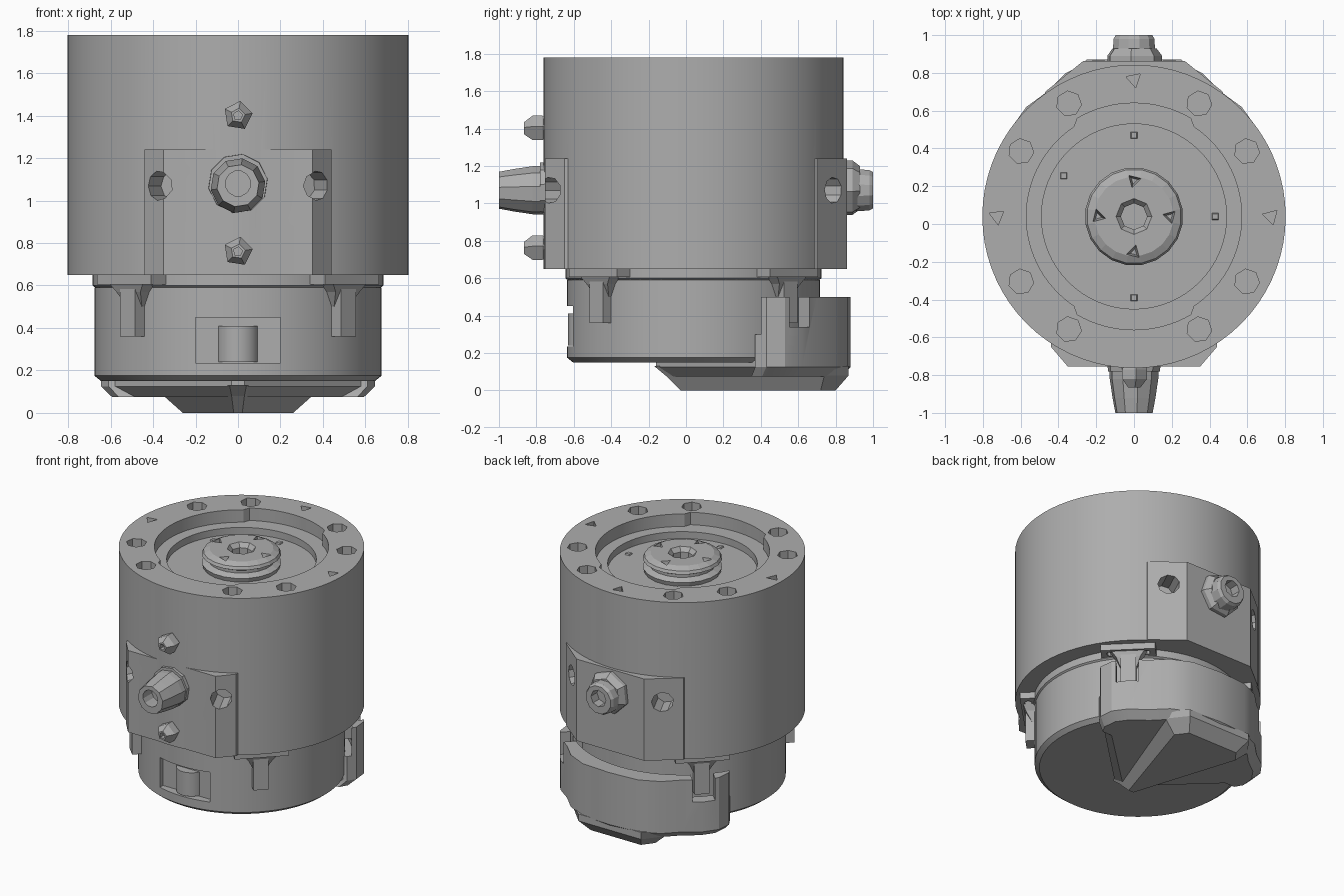
import bpy, bmesh, math
from mathutils import Vector

cube = bpy.data.objects.get("Cube")
if cube:
    bpy.data.objects.remove(cube)

grey = bpy.data.materials.new("machined grey")
grey.use_nodes = True
tone = (0.42, 0.42, 0.42, 1)
grey.diffuse_color = tone
grey.node_tree.nodes["Principled BSDF"].inputs["Base Color"].default_value = tone

CY = 0.04          # y of the drum axis
PORT_Z = 1.08      # height of the side ports


def loft(name, rings):
    """Closed solid skinned through rings of equal point count."""
    bm = bmesh.new()
    loops = [[bm.verts.new(p) for p in ring] for ring in rings]
    n = len(loops[0])
    for a, b in zip(loops, loops[1:]):
        for i in range(n):
            j = (i + 1) % n
            bm.faces.new((a[i], a[j], b[j], b[i]))
    bm.faces.new(loops[0][::-1])
    bm.faces.new(loops[-1])
    bmesh.ops.recalc_face_normals(bm, faces=bm.faces)
    mesh = bpy.data.meshes.new(name)
    bm.to_mesh(mesh)
    bm.free()
    mesh.materials.append(grey)
    obj = bpy.data.objects.new(name, mesh)
    bpy.context.collection.objects.link(obj)
    return obj


def turned(name, origin, axis, profile, sides=64, spin=0.0):
    """Round part: profile is (distance along axis, radius)."""
    axis = Vector(axis).normalized()
    u = axis.orthogonal().normalized()
    v = axis.cross(u)
    angles = [spin + math.tau * i / sides for i in range(sides)]
    return loft(name, [[Vector(origin) + axis * d + r * (u * math.cos(a) + v * math.sin(a))
                        for a in angles] for d, r in profile])


def prism(name, layers):
    """Layers of (z, outline), outline being 2D points."""
    return loft(name, [[(x, y, z) for x, y in pts] for z, pts in layers])


def mirrored(half):
    return half + [(-x, y) for x, y in reversed(half) if abs(x) > 1e-6]


def radial_box(name, angle, r0, r1, width, z0, z1):
    c, s = math.cos(angle), math.sin(angle)
    pts = [(r * c - w * s, CY + r * s + w * c)
           for r, w in ((r0, -width / 2), (r1, -width / 2), (r1, width / 2), (r0, width / 2))]
    return prism(name, [(z0, pts), (z1, pts)])


def combine(target, tool, operation="DIFFERENCE"):
    tool.hide_render = True
    mod = target.modifiers.new("cut", "BOOLEAN")
    mod.operation, mod.solver, mod.object = operation, "EXACT", tool
    bpy.context.view_layer.objects.active = target
    bpy.ops.object.modifier_apply(modifier=mod.name)
    bpy.data.objects.remove(tool)


def polar(r, angle, z):
    return (r * math.cos(angle), CY + r * math.sin(angle), z)


UP = (0, 0, 1)
AXIS = (0, CY, 0)

# Upper housing with flat port pads front and back
housing = turned("upper_housing", AXIS, UP, [(0.65, 0.803), (1.78, 0.803)], 72)
front_pad = mirrored([(0.44, -0.5), (0.44, -0.65), (0.35, -0.755)])
back_pad = mirrored([(0.47, 0.5), (0.47, 0.7), (0.27, 0.862)])
for pad in (front_pad, back_pad):
    combine(housing, prism("pad", [(0.65, pad), (1.24, pad)]), "UNION")

# Stepped pocket in the top, wider toward front and back
pocket = []
for i in range(96):
    a = math.tau * i / 96
    r = 0.6 if abs(math.sin(a)) > math.sin(math.radians(57)) else 0.57
    pocket.append((r * math.cos(a), CY + r * math.sin(a)))
combine(housing, prism("pocket", [(1.69, pocket), (1.9, pocket)]))
combine(housing, turned("inner_pocket", AXIS, UP, [(1.64, 0.49), (1.9, 0.49)]))

# Bolt holes and small marker holes around the rim
for base in (0, 90, 180, 270):
    for off in (30, 60):
        p = polar(0.69, math.radians(base + off), 1.62)
        combine(housing, turned("bolt_hole", p, UP, [(0, 0.067), (0.3, 0.067)], 7))
for deg in (0, 90, 180):
    p = polar(0.725, math.radians(deg), 1.7)
    combine(housing, turned("marker_hole", p, UP, [(0, 0.045), (0.3, 0.045)], 3, deg))

# Plugged holes on the slanted pad faces
for sx in (-1, 1):
    for sy in (-1, 1):
        d = Vector((sx * 0.42, sy * 0.9, 0)).normalized()
        start = Vector((sx * 0.35, CY + sy * 0.72, PORT_Z - 0.01)) - d * 0.12
        combine(housing, turned("side_hole", start, d, [(0, 0.07), (0.5, 0.07)], 9))

# Central hub with groove, bore and four notches
hub = turned("hub", AXIS, UP, [(1.6, 0.24), (1.67, 0.26), (1.69, 0.22), (1.71, 0.22),
                               (1.73, 0.26), (1.75, 0.25), (1.77, 0.21)], 20)
combine(hub, turned("hub_bore", AXIS, UP, [(1.69, 0.07), (1.74, 0.07), (1.8, 0.12)], 8))
for k in range(4):
    p = polar(0.19, k * math.pi / 2, 1.72)
    combine(hub, turned("hub_notch", p, UP, [(0, 0.02), (0.1, 0.06)], 3, k * math.pi / 2))
for deg in (0, 90, 150, 270):
    turned("floor_pin", polar(0.43, math.radians(deg), 1.63), UP, [(0, 0.03), (0.02, 0.02)], 4)

# Front port: collar, tapered nozzle with bore, and two screws
FRONT, BACK = (0, -1, 0), (0, 1, 0)
turned("front_collar", (0, -0.65, PORT_Z), FRONT, [(0, 0.145), (0.13, 0.14)], 10)
nozzle = turned("front_port", (0, -0.72, PORT_Z - 0.01), FRONT,
                [(0, 0.13), (0.1, 0.13), (0.2, 0.115), (0.28, 0.1)], 10)
combine(nozzle, turned("bore", (0, -0.9, PORT_Z), FRONT, [(0, 0.06), (0.2, 0.06)], 12))
for z in (1.4, 0.76):
    screw = turned("front_screw", (0, -0.72, z), FRONT,
                   [(0, 0.05), (0.05, 0.07), (0.1, 0.07), (0.145, 0.035)], 5)
    combine(screw, turned("socket", (0, -0.83, z), FRONT, [(0, 0.022), (0.1, 0.022)], 5))

# Back port: hex nut and nozzle
turned("back_nut", (0, 0.84, PORT_Z), BACK, [(0, 0.15), (0.05, 0.15), (0.09, 0.12)], 7)
nozzle = turned("back_port", (0, 0.84, PORT_Z - 0.01), BACK, [(0, 0.12), (0.14, 0.112), (0.16, 0.1)], 12)
combine(nozzle, turned("bore", (0, 0.92, PORT_Z), BACK, [(0, 0.06), (0.2, 0.06)], 8))

# Lower drum, neck ring and front window
turned("neck_ring", AXIS, UP, [(0.58, 0.66), (0.6, 0.685), (0.67, 0.685)])
drum = turned("lower_drum", AXIS, UP, [(0.15, 0.645), (0.175, 0.676), (0.59, 0.676), (0.6, 0.66)], 72)
frame = [(-0.2, -0.9), (0.2, -0.9), (0.2, -0.57), (-0.2, -0.57)]
combine(drum, prism("window", [(0.235, frame), (0.45, frame)]))
turned("window_roller", (0, -0.53, 0.24), UP, [(0, 0.1), (0.17, 0.1)], 24)

# Rear cover wrapped around the drum, with a clearance gap
outline = mirrored([(0.5, 0.37), (0.61, 0.37), (0.645, 0.43), (0.635, 0.53), (0.57, 0.62),
                    (0.46, 0.7), (0.36, 0.8), (0.22, 0.865), (0.0, 0.88)])
lower = [(x * 0.92, CY + (y - CY) * 0.94) for x, y in outline]
cover = prism("rear_cover", [(0.075, lower), (0.125, outline), (0.5, outline)])
combine(cover, turned("cover_gap", AXIS, UP, [(0.3, 0.725), (0.7, 0.725)]))
diagonals = [math.radians(d) for d in (45, 135, 225, 315)]
for a in diagonals[:2]:
    combine(cover, radial_box("lug_slot", a, 0.55, 1.0, 0.15, 0.34, 0.7))

# Bottom plate and triangular wedge under the drum
for name, layers in (
    ("bottom_plate", [(0.075, [(0.59, 0.45), (0.03, -0.08)]), (0.125, [(0.63, 0.42), (0.03, -0.16)]),
                      (0.16, [(0.63, 0.42), (0.03, -0.16)])]),
    ("bottom_wedge", [(0.0, [(0.2, 0.8), (0.26, 0.72), (0.02, -0.03)]),
                      (0.08, [(0.25, 0.87), (0.35, 0.74), (0.03, -0.11)]),
                      (0.13, [(0.25, 0.87), (0.4, 0.74), (0.04, -0.17)])]),
):
    prism(name, [(z, mirrored(half)) for z, half in layers])

# Four mounting lugs: flange, rib and side gussets
for a in diagonals:
    flange = radial_box("lug_flange", a, 0.5, 0.76, 0.36, 0.605, 0.655)
    c, s = math.cos(a), math.sin(a)
    for w in (-0.12, 0.12):
        p = (0.71 * c - w * s, CY + 0.71 * s + w * c, 0.5)
        combine(flange, turned("screw_hole", p, UP, [(0, 0.025), (0.13, 0.025)], 8))
    radial_box("lug_rib", a, 0.58, 0.735, 0.1, 0.36, 0.62)
    rings = []
    for z, r, w in ((0.5, 0.69, 0.05), (0.57, 0.73, 0.08), (0.62, 0.75, 0.12)):
        rings.append((z, [(q * c - v * s, CY + q * s + v * c)
                          for q, v in ((0.58, -w), (r, -w), (r, w), (0.58, w))]))
    prism("lug_gusset", rings)

# Smooth the round walls, keep machined edges crisp
for name in ("upper_housing", "lower_drum", "neck_ring", "rear_cover", "window_roller"):
    obj = bpy.data.objects[name]
    bpy.ops.object.select_all(action="DESELECT")
    obj.select_set(True)
    bpy.context.view_layer.objects.active = obj
    bpy.ops.object.shade_smooth_by_angle(angle=math.radians(28))
